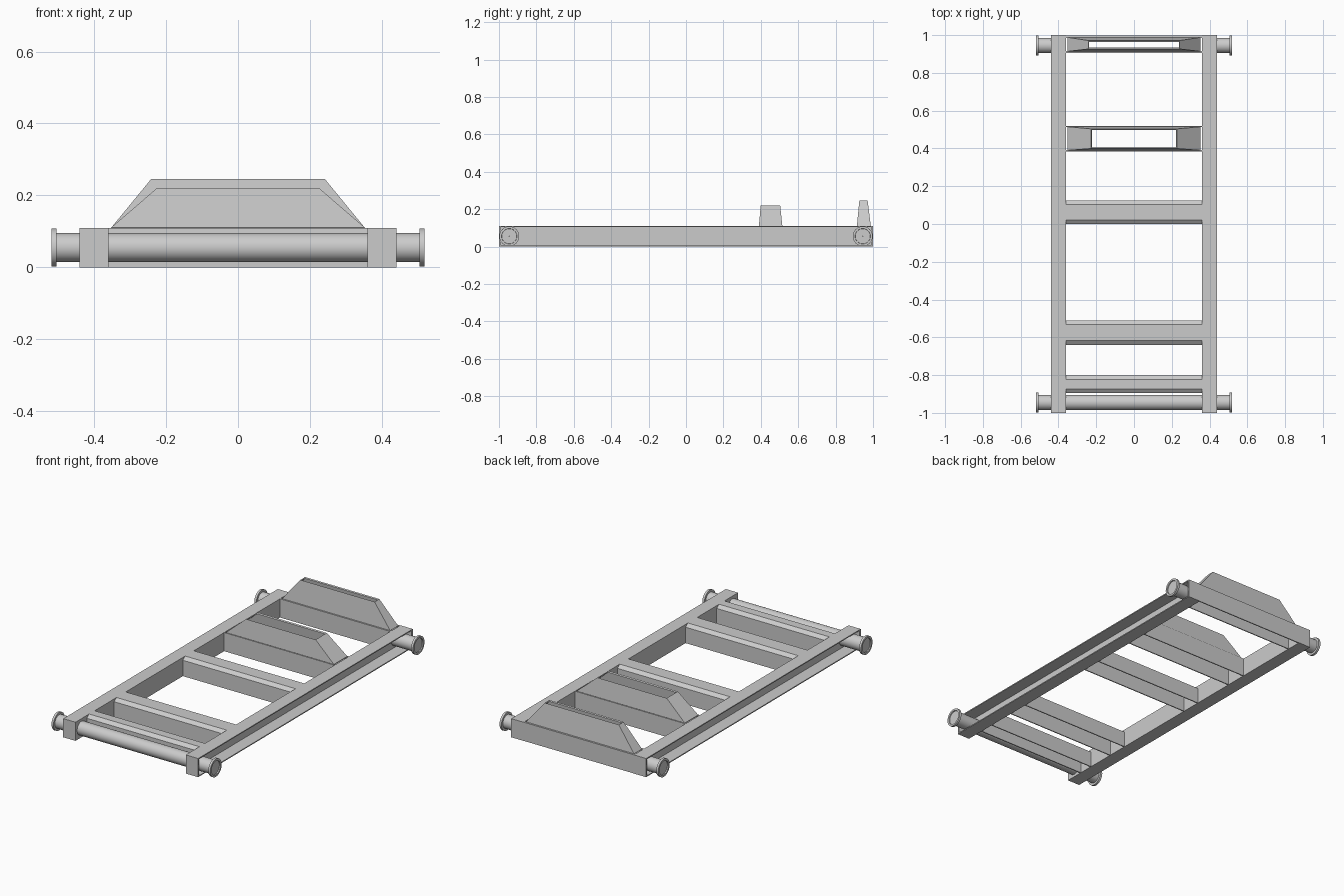
import bpy, bmesh, math

if "Cube" in bpy.data.objects:
    bpy.data.objects.remove(bpy.data.objects["Cube"])

T = 0.006  # plate thickness


def finish(name, bm, thick=0.0):
    bmesh.ops.recalc_face_normals(bm, faces=bm.faces)
    me = bpy.data.meshes.new(name)
    bm.to_mesh(me)
    bm.free()
    ob = bpy.data.objects.new(name, me)
    bpy.context.collection.objects.link(ob)
    if thick:
        m = ob.modifiers.new("plate", 'SOLIDIFY')
        m.thickness = thick
        m.offset = 0
        m.use_even_offset = True
    return ob


def skin(name, rings, closed, thick=0.0):
    """Join successive point rows with quads."""
    bm = bmesh.new()
    rows = [[bm.verts.new(p) for p in r] for r in rings]
    n = len(rows[0])
    for a, b in zip(rows, rows[1:]):
        for i in range(n if closed else n - 1):
            j = (i + 1) % n
            bm.faces.new((a[i], a[j], b[j], b[i]))
    return finish(name, bm, thick)


def sheet_x(name, prof, half):
    """Folded plate with a (y, z) section running along x."""
    return skin(name, [[(x, y, z) for y, z in prof] for x in (-half, half)], False, T)


def box(name, x0, x1, y0, y1, z0, z1):
    bm = bmesh.new()
    bmesh.ops.create_cube(bm, size=1)
    for v in bm.verts:
        v.co = ((x0 + x1) / 2 + v.co.x * (x1 - x0),
                (y0 + y1) / 2 + v.co.y * (y1 - y0),
                (z0 + z1) / 2 + v.co.z * (z1 - z0))
    return finish(name, bm)


def lathe_x(name, prof, y, z, seg=32):
    """Turned part around an x axis from (x, radius) pairs."""
    rings = [[(x, y + r * math.cos(2 * math.pi * i / seg), z + r * math.sin(2 * math.pi * i / seg))
              for i in range(seg)] for x, r in prof]
    ob = skin(name, rings, True)
    bpy.ops.object.select_all(action='DESELECT')
    ob.select_set(True)
    bpy.context.view_layer.objects.active = ob
    bpy.ops.object.shade_smooth_by_angle(angle=math.radians(35))
    return ob


# side rails: channels open to the outside, closed at their ends
for side, s in (("left", -1), ("right", 1)):
    prof = [(0.44, 0.107), (0.363, 0.107), (0.363, 0.003), (0.44, 0.003)]
    skin(side + "_rail", [[(s * x, y, z) for x, z in prof] for y in (-1, 1)], False, T)
    xa, xb = sorted((s * 0.36, s * 0.44))
    for end, e in (("front", -1), ("back", 1)):
        ya, yb = sorted((e * 0.99, e * 1.0))
        box(f"{side}_{end}_rail_cap", xa, xb, ya, yb, 0, 0.11)
        # flanged spool stubs at the four corners
        prof = [(0.36, 0.04), (0.505, 0.04), (0.505, 0.053), (0.518, 0.053),
                (0.518, 0.041), (0.512, 0.04), (0.512, 0.0001)]
        lathe_x(f"{side}_{end}_spool", [(s * x, r) for x, r in prof], e * 0.945, 0.055)

# front roller between the rails
lathe_x("front_roller", [(-0.365, 0.0001), (-0.365, 0.04), (0.365, 0.04), (0.365, 0.0001)], -0.945, 0.055)

# plain crossbars: chamfered, open underneath
for i, (a, b) in enumerate([(-0.895, -0.80), (-0.64, -0.51), (0.0, 0.125)]):
    a += T / 2
    b -= T / 2
    sheet_x(f"crossbar_{i + 1}", [(a, 0), (a, 0.092), (a + 0.02, 0.107),
                                  (b - 0.02, 0.107), (b, 0.092), (b, 0)], 0.36)

# bunk crossbars with a tapered open-topped bunk on each
# beam y range, bunk base y range, bunk top y range, top half length, top height
bunks = [("middle", (0.385, 0.52), (0.392, 0.513), (0.403, 0.50), 0.225, 0.217),
         ("back", (0.905, 0.999), (0.916, 0.986), (0.93, 0.968), 0.24, 0.243)]
for name, beam, base, top, hx, h in bunks:
    for part, w, inner in (("near", beam[0] + T / 2, base[0]), ("far", beam[1] - T / 2, base[1])):
        sheet_x(f"{name}_beam_{part}_wall", [(w, 0), (w, 0.107), (inner, 0.107)], 0.36)

    def ring(x, ys, z):
        return [(-x, ys[0], z), (x, ys[0], z), (x, ys[1], z), (-x, ys[1], z)]
    skin(name + "_bunk", [ring(0.35, base, 0.107), ring(hx, top, h)], True, T)
